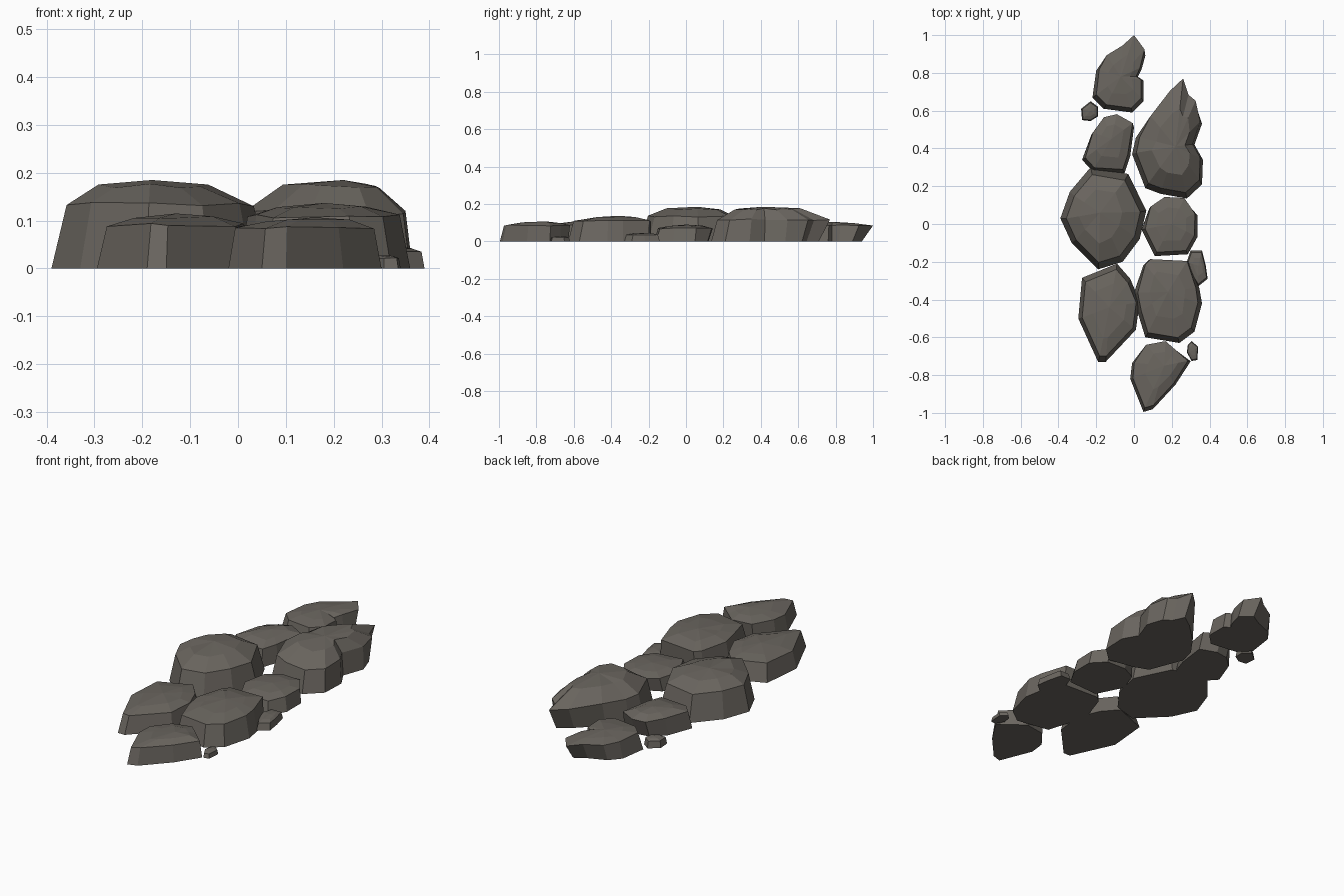
import bpy, bmesh, random
from mathutils import Vector

if "Cube" in bpy.data.objects:
    bpy.data.objects.remove(bpy.data.objects["Cube"])

random.seed(4)
stone = bpy.data.materials.new("grey brown stone")
stone.diffuse_color = (0.145, 0.132, 0.115, 1)
stone.use_nodes = True
stone.node_tree.nodes["Principled BSDF"].inputs["Base Color"].default_value = stone.diffuse_color


def rock(name, outline, h, peak, lean=0.0, rim=0.77, inset=0.88, crown=0.58):
    """Flat-bottomed slab: footprint, raised rim, crown ring and peak.
    lean makes the back end overhang its footprint."""
    pts = [Vector((x, y)) for x, y in outline]
    c = sum(pts, Vector((0, 0))) / len(pts)
    pk = Vector(peak)
    span = max(p.y - c.y for p in pts)
    bm = bmesh.new()
    base, ring, top = [], [], []
    for p in pts:
        d = p - c
        t = max(0.0, d.y / span)
        over = t * min(1.0, lean / 0.05)
        base.append(bm.verts.new((p.x, p.y - lean * t, 0)))
        r = c + d * (inset + (1 - inset) * over)
        ring.append(bm.verts.new((r.x, r.y, h * (rim + random.uniform(-.03, .03)))))
        q = pk + (r - pk) * (crown + random.uniform(-.05, .05))
        top.append(bm.verts.new((q.x, q.y, h * (0.93 + random.uniform(-.02, .03)))))
    tip = bm.verts.new((pk.x, pk.y, h))
    n = len(pts)
    bm.faces.new(base)
    for i in range(n):
        j = (i + 1) % n
        bm.faces.new((base[i], base[j], ring[j], ring[i]))
        bm.faces.new((ring[i], ring[j], top[j], top[i]))
        bm.faces.new((top[i], top[j], tip))
    bmesh.ops.recalc_face_normals(bm, faces=bm.faces)
    me = bpy.data.meshes.new(name)
    bm.to_mesh(me)
    bm.free()
    me.materials.append(stone)
    bpy.context.collection.objects.link(bpy.data.objects.new(name, me))


# Left row, back to front
rock("back_left_rock", [(0, 1), (.06, .93), (.04, .83), (.02, .78), (.05, .76), (.05, .65),
     (-.01, .59), (-.16, .61), (-.22, .67), (-.20, .82), (-.15, .90), (-.06, .95)],
     .105, (-.07, .78), lean=.06, rim=.82)
rock("left_link_rock", [(-.09, .585), (0, .54), (-.02, .36), (-.05, .27), (-.22, .28),
     (-.275, .34), (-.225, .49), (-.16, .57)], .115, (-.12, .45), lean=.04)
rock("large_left_rock", [(-.23, .30), (-.03, .265), (.065, .07), (.03, -.08), (-.06, -.20),
     (-.19, -.24), (-.33, -.10), (-.39, .03), (-.34, .17)],
     .185, (-.18, .06), rim=.73, inset=.86)
rock("front_left_rock", [(-.09, -.21), (-.02, -.29), (.03, -.41), (.01, -.56), (-.15, -.73),
     (-.19, -.73), (-.295, -.50), (-.275, -.285)], .115, (-.13, -.44), rim=.79, crown=.65)

# Right row, back to front
rock("large_right_rock", [(.26, .77), (.29, .69), (.33, .66), (.36, .55), (.32, .42), (.365, .34),
     (.36, .21), (.28, .135), (.14, .16), (.06, .19), (-.01, .37), (.01, .46), (.08, .58), (.19, .71)],
     .185, (.22, .41), lean=.06, rim=.63, inset=.9)
rock("right_link_rock", [(.16, .15), (.27, .145), (.335, .06), (.335, -.07), (.285, -.16),
     (.11, -.17), (.04, -.03), (.08, .10)], .09, (.2, 0), lean=.03)
rock("middle_right_rock", [(.08, -.17), (.29, -.18), (.345, -.33), (.36, -.42), (.32, -.57),
     (.24, -.63), (.06, -.60), (.02, -.47), (0, -.36), (.05, -.20)],
     .137, (.18, -.36), lean=.02, rim=.8)
rock("front_right_rock", [(.06, -.63), (.17, -.61), (.23, -.66), (.30, -.72), (.22, -.85), (.10, -.98),
     (.05, -.995), (-.02, -.82), (-.01, -.73)], .107, (.16, -.75), lean=.02, rim=.8, inset=.9)

# Small pebbles
rock("back_pebble", [(-.23, .65), (-.19, .62), (-.19, .57), (-.23, .545), (-.275, .55), (-.28, .61)],
     .045, (-.23, .6))
rock("right_pebble", [(.30, -.14), (.36, -.14), (.38, -.22), (.39, -.29), (.34, -.33), (.31, -.28),
     (.28, -.2)], .045, (.34, -.22))
rock("front_pebble", [(.305, -.62), (.34, -.65), (.335, -.72), (.305, -.725), (.28, -.68), (.285, -.64)],
     .028, (.31, -.67))
